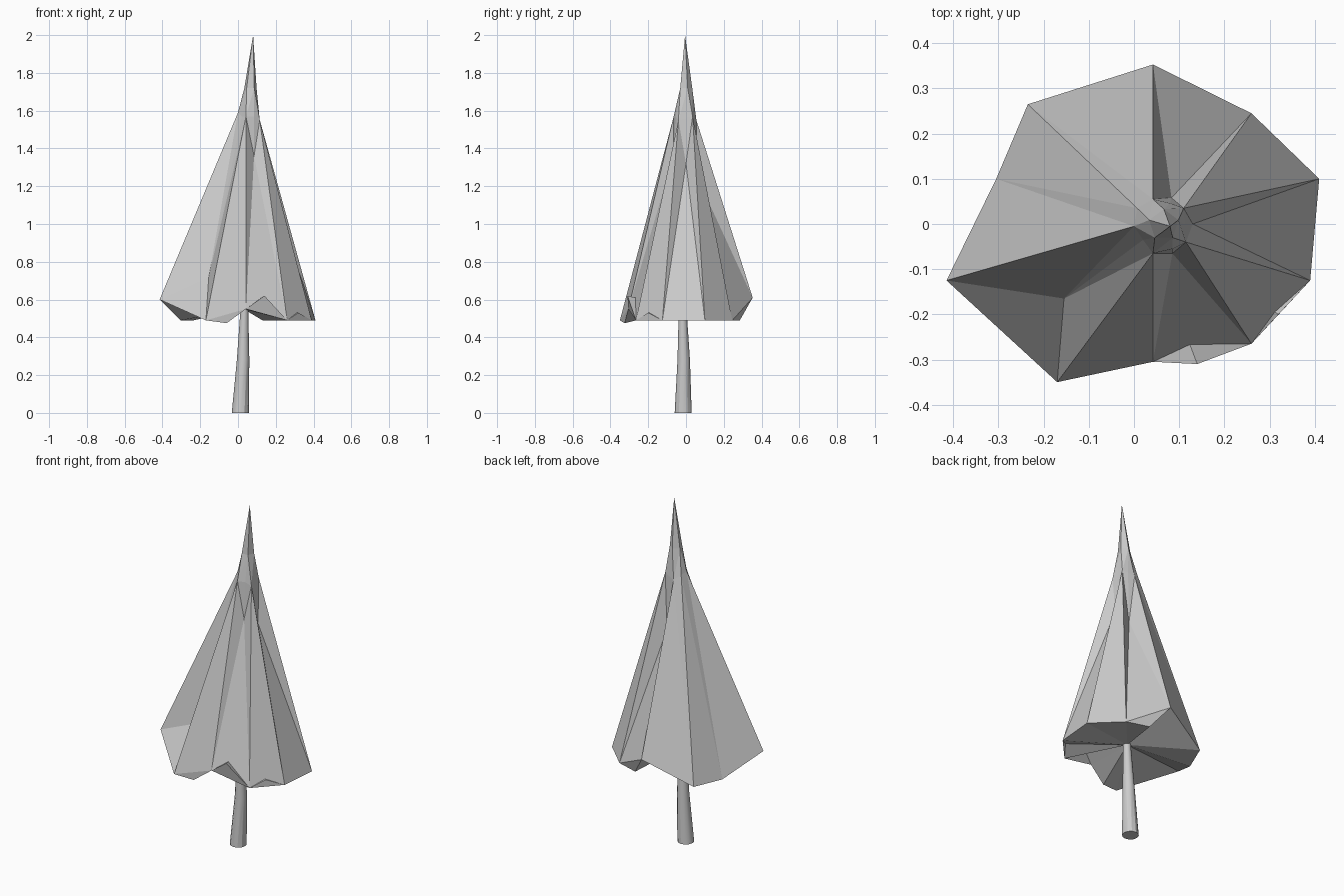
import bpy, bmesh
from math import sin, cos, pi

if "Cube" in bpy.data.objects:
    bpy.data.objects.remove(bpy.data.objects["Cube"])


def make_object(name, bm):
    bmesh.ops.recalc_face_normals(bm, faces=bm.faces)
    mesh = bpy.data.meshes.new(name)
    bm.to_mesh(mesh)
    bm.free()
    ob = bpy.data.objects.new(name, mesh)
    bpy.context.collection.objects.link(ob)
    return ob


# Canopy: rim points and pleat points alternate around the tree
RIM = [(.41, .10, .49), (.26, .245, .49), (.042, .353, .61), (-.235, .265, .49),
       (-.305, .10, .49), (-.415, -.125, .60), (-.17, -.35, .49),
       (.042, -.305, .55), (.26, -.265, .49), (.39, -.125, .49)]
PLEAT = [(.13, 0, 1.32), (.11, .035, 1.57), (.083, .058, 1.25), (.042, .055, 1.55),
         (.007, .035, 1.58), (0, -.005, 1.59), (-.155, -.165, .72),
         (.042, -.065, 1.57), (.085, -.065, 1.36), (.115, -.04, 1.55)]
# Upper ends of the deep pleats; the others run straight into the neck
DEEP = {0: (.112, 0, 1.56), 2: (.08, .046, 1.56), 6: (.02, -.035, 1.57),
        8: (.085, -.055, 1.57)}
# Ragged extra points on the rim, keyed by the rim point before them
RAGGED = {1: (.13, .285, .49), 6: (-.06, -.325, .475), 7: (.14, -.31, .62),
          8: (.32, -.2, .53)}

bm = bmesh.new()
rim = [bm.verts.new(p) for p in RIM]
pleat = [bm.verts.new(p) for p in PLEAT]
collar = [bm.verts.new(DEEP[i]) if i in DEEP else pleat[i] for i in range(10)]

skirt = []
for i in range(10):
    j = (i + 1) % 10
    bm.faces.new((rim[i], pleat[j], pleat[i]))
    bm.faces.new((rim[i], rim[j], pleat[j]))
    if i in DEEP:
        bm.faces.new((pleat[i], pleat[j], collar[i]))
    if j in DEEP:
        bm.faces.new((pleat[j], collar[j], pleat[i]))
    skirt.append(rim[i])
    if i in RAGGED:
        m = bm.verts.new(RAGGED[i])
        bm.faces.new((rim[i], m, rim[j]))
        skirt.append(m)

# Narrow neck and tip
tip = bm.verts.new((.08, -.005, 2.0))
neck = [bm.verts.new((.066 + .034 * cos(a), -.002 + .035 * sin(a), 1.72))
        for a in [2 * pi * (k + .25) / 5 for k in range(5)]]
for k in range(5):
    n = (k + 1) % 5
    a, b, c = collar[2 * k], collar[2 * k + 1], collar[(2 * k + 2) % 10]
    bm.faces.new((a, b, neck[k]))
    bm.faces.new((b, neck[n], neck[k]))
    bm.faces.new((b, c, neck[n]))
    bm.faces.new((neck[k], neck[n], tip))

# Underside
hub = bm.verts.new((.03, -.02, .55))
for i, v in enumerate(skirt):
    bm.faces.new((v, hub, skirt[(i + 1) % len(skirt)]))
make_object("canopy", bm)

# Tapered, slightly leaning trunk
bm = bmesh.new()
rings = []
for x, y, z, r in [(.012, -.015, 0, .045), (.027, -.012, .28, .033),
                   (.034, -.018, .56, .02)]:
    rings.append([bm.verts.new((x + r * cos(2 * pi * k / 12),
                                y + r * sin(2 * pi * k / 12), z))
                  for k in range(12)])
for lo, hi in zip(rings, rings[1:]):
    for k in range(12):
        n = (k + 1) % 12
        bm.faces.new((lo[k], lo[n], hi[n], hi[k]))
bm.faces.new(rings[0])
bm.faces.new(rings[-1])
trunk = make_object("trunk", bm)
bpy.context.view_layer.objects.active = trunk
trunk.select_set(True)
bpy.ops.object.shade_smooth_by_angle()
